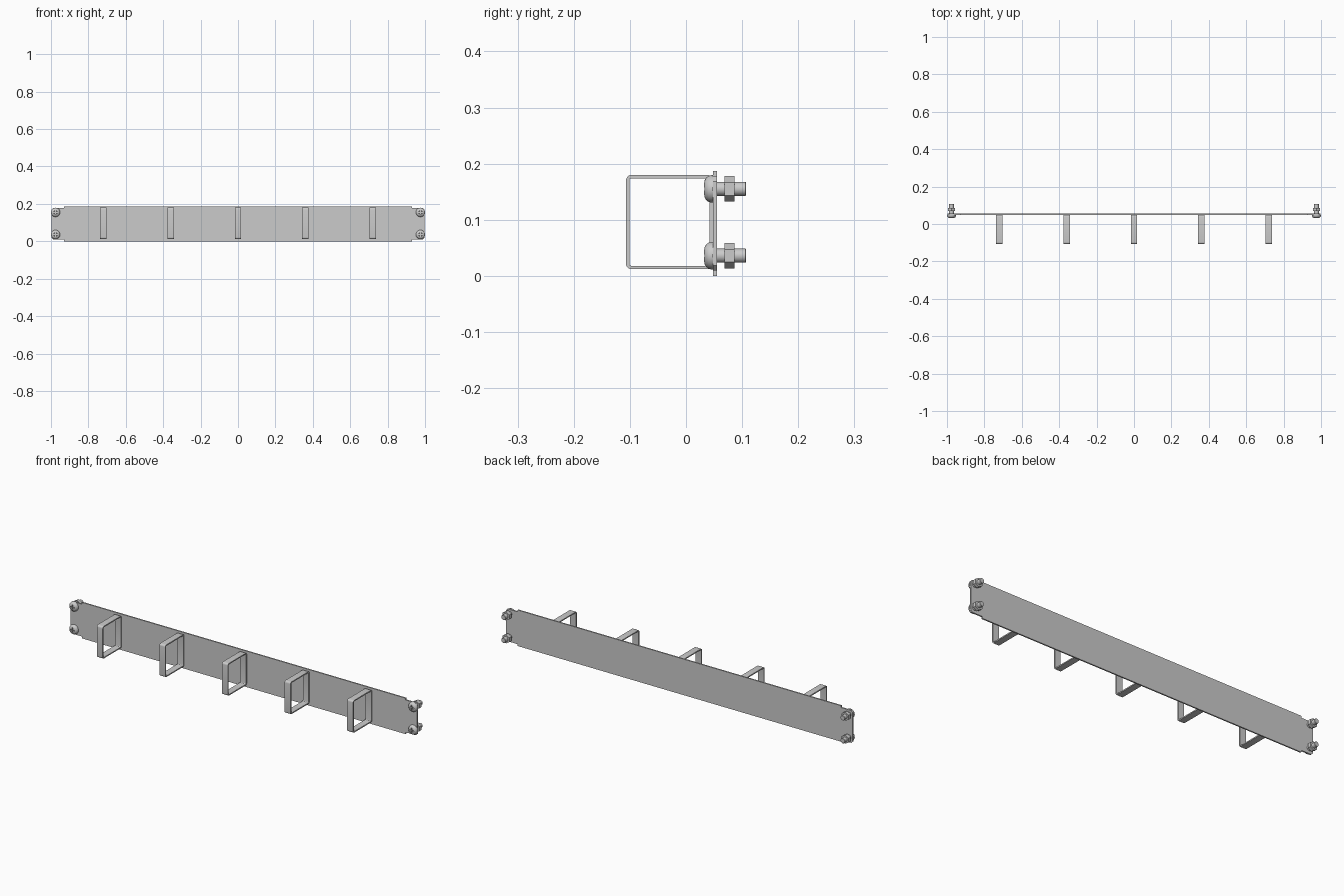
import bpy, bmesh, math
from mathutils import Vector

if "Cube" in bpy.data.objects:
    bpy.data.objects.remove(bpy.data.objects["Cube"])

PLATE_FRONT, PLATE_BACK = 0.048, 0.055


def make_object(name, bm, smooth=False):
    bmesh.ops.recalc_face_normals(bm, faces=bm.faces)
    mesh = bpy.data.meshes.new(name)
    bm.to_mesh(mesh)
    bm.free()
    ob = bpy.data.objects.new(name, mesh)
    bpy.context.collection.objects.link(ob)
    if smooth:
        bpy.ops.object.select_all(action='DESELECT')
        ob.select_set(True)
        bpy.context.view_layer.objects.active = ob
        bpy.ops.object.shade_smooth_by_angle(angle=math.radians(35))
    return ob


def rounded_rect(a0, a1, b0, b1, r, n=5):
    pts = []
    for i, (a, b) in enumerate([(a1 - r, b1 - r), (a0 + r, b1 - r),
                                (a0 + r, b0 + r), (a1 - r, b0 + r)]):
        for k in range(n + 1):
            t = math.pi / 2 * (i + k / n)
            pts.append((a + r * math.cos(t), b + r * math.sin(t)))
    return pts


def extrude(bm, faces, vec):
    geo = bmesh.ops.extrude_face_region(bm, geom=faces)['geom']
    bmesh.ops.translate(bm, vec=vec,
                        verts=[g for g in geo if isinstance(g, bmesh.types.BMVert)])


def lathe(name, profile, x, z, steps=32):
    """Spin (radius, y) points around the screw axis."""
    bm = bmesh.new()
    vs = [bm.verts.new((x + r, y, z)) for r, y in profile]
    es = [bm.edges.new(p) for p in zip(vs, vs[1:])]
    bmesh.ops.spin(bm, geom=vs + es, cent=(x, 0, z), axis=(0, 1, 0),
                   angle=2 * math.pi, steps=steps, use_merge=True)
    bmesh.ops.remove_doubles(bm, verts=bm.verts, dist=1e-5)
    return make_object(name, bm, True)


# Long panel with stepped-in ends
bm = bmesh.new()
quarter = [(0.93, 0.0935), (0.93, 0.084), (0.988, 0.084), (0.997, 0.075)]
right = [(x, -z) for x, z in quarter] + [(x, z) for x, z in reversed(quarter)]
outline = right + [(-x, -z) for x, z in right]
face = bm.faces.new([bm.verts.new((x, PLATE_FRONT, z + 0.0935)) for x, z in outline])
extrude(bm, [face], Vector((0, PLATE_BACK - PLATE_FRONT, 0)))
make_object("panel", bm)

# Five closed cable rings on the front
for i in range(5):
    x = (i - 2) * 0.36
    bm = bmesh.new()
    loops = [[bm.verts.new((x - 0.017, y, z)) for y, z in rounded_rect(*box)]
             for box in ((-0.107, PLATE_FRONT, 0.012, 0.180, 0.010),
                         (-0.101, PLATE_FRONT - 0.006, 0.018, 0.174, 0.004))]
    n = len(loops[0])
    faces = [bm.faces.new((loops[0][k], loops[0][(k + 1) % n],
                           loops[1][(k + 1) % n], loops[1][k])) for k in range(n)]
    extrude(bm, faces, Vector((0.034, 0, 0)))
    make_object(f"cable_ring_{i + 1}", bm, True)

# Screws and nuts at the four corners
head_profile = [(0, 0.032), (0.010, 0.0322), (0.016, 0.0335), (0.020, 0.036),
                (0.0230, 0.040), (0.0245, 0.045), (0.0245, PLATE_FRONT), (0, PLATE_FRONT)]
shaft_profile = [(0, 0.046), (0.0125, 0.046), (0.0125, 0.106), (0.0115, 0.107), (0, 0.107)]
for side in (-1, 1):
    for level, z in (("lower", 0.036), ("upper", 0.155)):
        x = side * 0.9755
        tag = f"{level}_{'left' if side < 0 else 'right'}"
        head = lathe(f"screw_head_{tag}", head_profile, x, z)
        lathe(f"screw_shaft_{tag}", shaft_profile, x, z, 24)

        # Cross-shaped driver recess
        for k in range(2):
            bm = bmesh.new()
            bmesh.ops.create_cube(bm, size=1)
            size = (0.026, 0.018, 0.005) if k == 0 else (0.005, 0.018, 0.026)
            bmesh.ops.scale(bm, vec=size, verts=bm.verts)
            bmesh.ops.translate(bm, vec=(x, 0.032, z), verts=bm.verts)
            cutter = make_object(f"recess_cutter_{tag}_{k}", bm)
            mod = head.modifiers.new("recess", 'BOOLEAN')
            mod.operation, mod.object, mod.solver = 'DIFFERENCE', cutter, 'EXACT'
            bpy.context.view_layer.objects.active = head
            bpy.ops.object.modifier_apply(modifier=mod.name)
            bpy.data.objects.remove(cutter, do_unlink=True)

        # Hexagonal nut
        bm = bmesh.new()
        corners = [(x + 0.0228 * math.sin(a), z + 0.0228 * math.cos(a))
                   for a in (math.pi / 3 * k for k in range(6))]
        face = bm.faces.new([bm.verts.new((cx, 0.069, cz)) for cx, cz in corners])
        extrude(bm, [face], Vector((0, 0.017, 0)))
        make_object(f"hex_nut_{tag}", bm)

# Settle the overall length at exactly two units
bpy.context.view_layer.update()
